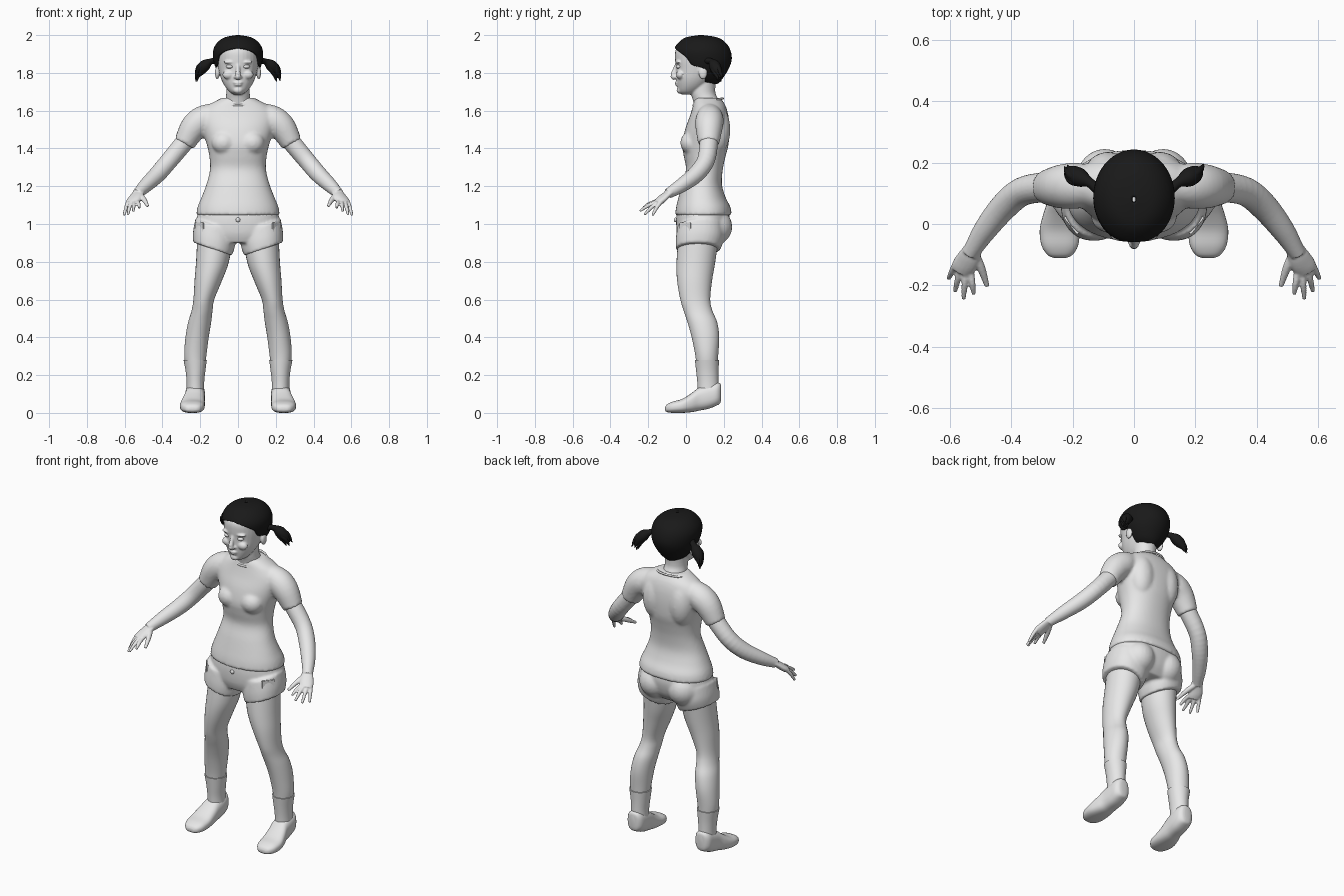
import bpy, bmesh, math, random
from mathutils import Vector, Matrix

random.seed(4)
if "Cube" in bpy.data.objects:
    bpy.data.objects.remove(bpy.data.objects["Cube"])


def material(name, value):
    m = bpy.data.materials.new(name)
    m.use_nodes = True
    colour = (value, value, value, 1)
    m.diffuse_color = colour
    m.node_tree.nodes["Principled BSDF"].inputs["Base Color"].default_value = colour
    return m


GREY = material("pale grey", 0.8)
BLACK = material("hair black", 0.01)
SIDES = ((1, "left"), (-1, "right"))


def spline(rows, k=4):
    """Smooth in-between rows through the given ones."""
    out, last = [], len(rows) - 1
    for i in range(last):
        four = rows[max(i - 1, 0)], rows[i], rows[i + 1], rows[min(i + 2, last)]
        for j in range(k):
            t = j / k
            out.append([b + t / 2 * (c - a + t * (2*a - 5*b + 4*c - d + t * (3*(b - c) + d - a)))
                        for a, b, c, d in zip(*four)])
    return out + [list(rows[-1])]


def skin(bm, rings, closed=True):
    rings = [[bm.verts.new(p) for p in ring] for ring in rings]
    n = len(rings[0])
    for low, high in zip(rings, rings[1:]):
        for i in range(n if closed else n - 1):
            j = (i + 1) % n
            bm.faces.new((low[i], low[j], high[j], high[i]))
    if closed:
        bm.faces.new(rings[0])
        bm.faces.new(rings[-1])


def loft(bm, rows, axis="z", side=1, power=2.0, tilt=0.0, n=32):
    """Rows hold: height, min and max across, min and max of the other axis."""
    rings = []
    for h, a0, a1, b0, b1 in spline(rows):
        ring = []
        for i in range(n):
            c, s = (math.copysign(abs(f(math.tau * i / n)) ** (2 / power), f(math.tau * i / n))
                    for f in (math.cos, math.sin))
            a, b = (a0 + a1 + (a1 - a0) * c) / 2, (b0 + b1 + (b1 - b0) * s) / 2
            up = h + tilt * (a1 - a0) / 2 * c
            ring.append((side * a, b, up) if axis == "z" else (side * a, h, b))
        rings.append(ring)
    skin(bm, rings)


def tube(bm, rows, side=1, flat=1.0, n=16, k=4):
    """Rows hold: x, y, z, radius."""
    pts = spline(rows, k)
    rings = []
    for i, (x, y, z, r) in enumerate(pts):
        along = Vector(pts[min(i + 1, len(pts) - 1)][:3]) - Vector(pts[max(i - 1, 0)][:3])
        turn = along.to_track_quat("Z", "Y")
        ring = []
        for j in range(n):
            t = math.tau * j / n
            p = Vector((x, y, z)) + turn @ Vector((r * math.cos(t), r * flat * math.sin(t), 0))
            ring.append((side * p.x, p.y, p.z))
        rings.append(ring)
    skin(bm, rings)


def ball(bm, centre, radii):
    bmesh.ops.create_uvsphere(bm, u_segments=24, v_segments=16, radius=1,
                              matrix=Matrix.Translation(centre) @ Matrix.Diagonal((*radii, 1)))


def balls(bm, centre, radii):
    for s, _ in SIDES:
        ball(bm, (s * centre[0], *centre[1:]), radii)


def finish(name, bm, mat=GREY, voxel=0, rounds=3):
    bmesh.ops.recalc_face_normals(bm, faces=bm.faces)
    for f in bm.faces:
        f.smooth = True
    mesh = bpy.data.meshes.new(name)
    bm.to_mesh(mesh)
    bm.free()
    mesh.set_sharp_from_angle(angle=math.radians(50))
    mesh.materials.append(mat)
    ob = bpy.data.objects.new(name, mesh)
    bpy.context.collection.objects.link(ob)
    if voxel:
        fuse = ob.modifiers.new("fuse", "REMESH")
        fuse.mode, fuse.voxel_size, fuse.use_smooth_shade = "VOXEL", voxel, True
        relax = ob.modifiers.new("relax", "SMOOTH")
        relax.factor, relax.iterations = 0.5, rounds
    return ob


# Head and neck fused together
bm = bmesh.new()
loft(bm, [(z, -w, w, f, b) for z, w, f, b in (
    (1.685, .02, -.02, .04), (1.70, .045, -.038, .07), (1.73, .07, -.046, .11),
    (1.77, .09, -.052, .15), (1.82, .104, -.053, .19), (1.87, .112, -.058, .215),
    (1.92, .112, -.055, .21), (1.96, .095, -.025, .19), (1.985, .055, .02, .14))], power=2.1)
loft(bm, [(z, -w, w, f, b) for z, w, f, b in (
    (1.6, .075, .05, .18), (1.66, .066, .035, .17), (1.70, .062, .025, .155), (1.78, .065, .03, .16))])
tube(bm, [(0, -.045, 1.85, .011), (0, -.06, 1.815, .011), (0, -.068, 1.785, .016), (0, -.055, 1.772, .014)])
ball(bm, (0, -.047, 1.748), (.026, .014, .006))
ball(bm, (0, -.045, 1.736), (.022, .013, .006))
ball(bm, (0, -.032, 1.708), (.026, .018, .018))
balls(bm, (.013, -.055, 1.778), (.009, .011, .008))
balls(bm, (.043, -.04, 1.857), (.034, .016, .009))
balls(bm, (.05, -.03, 1.79), (.032, .022, .024))
balls(bm, (.11, .09, 1.80), (.012, .023, .034))
finish("head", bm, voxel=.005)
for s, side in SIDES:
    bm = bmesh.new()
    ball(bm, (s * .043, -.037, 1.833), (.02, .017, .011))
    finish(side + "_eye", bm)

# Hair cap: open rings whose ends follow the hairline
HAIRLINE = ((1.74, .10), (1.825, .10), (1.84, .03), (1.885, 0), (1.93, -.06), (2.1, -.3))


def hairline(z):
    for (z0, y0), (z1, y1) in zip(HAIRLINE, HAIRLINE[1:]):
        if z <= z1:
            return y0 + (y1 - y0) * (z - z0) / (z1 - z0)


bm = bmesh.new()
rings = []
for z, w, f, b in spline(((1.74, .045, .03, .165), (1.765, .08, .01, .19), (1.82, .116, -.03, .225),
                          (1.87, .13, -.06, .242), (1.92, .131, -.065, .235), (1.96, .11, -.04, .21),
                          (1.988, .07, .0, .165), (2.0, .008, .07, .09)), 6):
    mid, r = (f + b) / 2, (b - f) / 2
    start = math.acos(max(-1, min(1, (mid - hairline(z)) / r)))
    angles = [start + (math.tau - 2 * start) * i / 48 for i in range(49)]
    rings.append([(w * math.sin(t), mid - r * math.cos(t), z) for t in angles])
skin(bm, rings, closed=False)
bmesh.ops.remove_doubles(bm, verts=bm.verts, dist=.0002)
cap = finish("hair_cap", bm, BLACK)
shell = cap.modifiers.new("thickness", "SOLIDIFY")
shell.thickness, shell.offset = .016, -1

# Pigtails with loose pointed strands
for s, side in SIDES:
    bm = bmesh.new()
    tube(bm, [(.115, .11, 1.865, .018), (.145, .135, 1.86, .016), (.175, .15, 1.84, .03),
              (.2, .165, 1.81, .026), (.215, .18, 1.775, .006)], s)
    for i in range(7):
        dx, dy, dz = (random.uniform(-.016, .016) for _ in range(3))
        tube(bm, [(.15, .138, 1.855, .012), (.185 + dx, .152 + dy, 1.83 + dz, .014),
                  (.205 + dx, .17 + dy, 1.795 + dz, .01), (.213 + dx, .185 + dy, 1.762 + dz, .001)], s, n=8)
    finish(side + "_pigtail", bm, BLACK)

# Shirt: body and sleeves fused
bm = bmesh.new()
loft(bm, [(z, -w, w, f, b) for z, w, f, b in (
    (1.045, .222, -.058, .243), (1.09, .214, -.052, .235), (1.14, .194, -.04, .21),
    (1.21, .167, -.022, .19), (1.29, .148, 0, .195), (1.36, .152, -.012, .21), (1.42, .165, -.02, .225),
    (1.5, .19, -.005, .23), (1.57, .205, .02, .225), (1.62, .17, .035, .212),
    (1.65, .12, .042, .195), (1.668, .085, .05, .18))], power=2.2, n=48)
balls(bm, (.075, .025, 1.43), (.065, .055, .06))
balls(bm, (.085, .165, 1.5), (.075, .07, .13))
for s, _ in SIDES:
    tube(bm, [(.1, .125, 1.59, .055), (.18, .125, 1.555, .074), (.235, .122, 1.51, .072),
              (.285, .12, 1.425, .056)], s, n=24)
finish("shirt", bm, voxel=.009, rounds=5)

# Collar band around the sloping neckline
bm = bmesh.new()
rings = []
for i in range(49):
    t = math.tau * i / 48
    out = Vector((math.sin(t), -math.cos(t), 0))
    centre = Vector((.096 * out.x, .117 + .078 * out.y, 1.647 + .018 * out.y))
    rings.append([centre + .006 * (out * math.cos(a) + Vector((0, 0, math.sin(a))))
                  for a in (math.tau * j / 8 for j in range(8))])
skin(bm, rings)
finish("collar", bm)

# Shorts: hips, seat and two short legs fused
bm = bmesh.new()
loft(bm, [(z, -w, w, f, b) for z, w, f, b in (
    (.9, .19, -.03, .18), (.95, .222, -.048, .215), (1.02, .22, -.052, .232), (1.08, .207, -.045, .225))],
    power=2.2, n=48)
balls(bm, (.095, .14, .985), (.095, .105, .1))
for s, _ in SIDES:
    loft(bm, [(.868, .032, .238, -.054, .182), (.92, .016, .238, -.054, .2), (.99, .01, .226, -.045, .2)],
         side=s, power=2.2, tilt=.34)
finish("shorts", bm, voxel=.008, rounds=4)
bm = bmesh.new()
ball(bm, (0, -.056, 1.022), (.012, .008, .012))
finish("button", bm)

for s, side in SIDES:
    # Hip pocket
    bm = bmesh.new()
    bmesh.ops.create_cube(bm, size=1, matrix=Matrix.Translation((s * .204, -.004, .96))
                          @ Matrix.Rotation(s * math.radians(-38), 4, "Z")
                          @ Matrix.Diagonal((.009, .075, .095, 1)))
    bmesh.ops.bevel(bm, geom=bm.edges[:], offset=.003, segments=2, affect="EDGES")
    finish(side + "_pocket", bm)

    # Leg
    bm = bmesh.new()
    loft(bm, [(.1, .185, .265, .07, .165), (.2, .18, .27, .06, .165), (.3, .168, .284, .05, .17),
              (.4, .155, .278, .03, .176), (.48, .142, .264, .008, .165), (.54, .135, .246, -.012, .14),
              (.6, .126, .236, -.03, .128), (.7, .085, .23, -.047, .138), (.8, .048, .222, -.05, .155),
              (.94, .025, .215, -.04, .175)], side=s)
    finish(side + "_leg", bm)

    # Sock
    bm = bmesh.new()
    loft(bm, [(.1, .178, .272, .062, .175), (.16, .179, .272, .06, .172), (.22, .173, .277, .054, .172),
              (.28, .165, .288, .047, .175)], side=s)
    finish(side + "_sock", bm)

    # Shoe, built from toe to heel
    bm = bmesh.new()
    loft(bm, [(-.11, .22, .262, .012, .03), (-.1, .2, .282, .004, .045), (-.07, .182, .301, 0, .06),
              (-.02, .176, .307, 0, .074), (.03, .176, .296, .004, .105), (.07, .176, .284, .012, .135),
              (.12, .174, .28, .022, .152), (.16, .178, .276, .038, .16), (.18, .192, .262, .05, .157),
              (.186, .21, .245, .07, .145)], axis="y", side=s, power=2.6)
    finish(side + "_shoe", bm)

    # Arm, palm and fingers fused
    bm = bmesh.new()
    tube(bm, [(.23, .122, 1.5, .05), (.29, .12, 1.425, .049), (.365, .105, 1.335, .047),
              (.425, .055, 1.265, .045), (.485, -.02, 1.207, .038), (.525, -.083, 1.168, .029),
              (.532, -.095, 1.16, .028)], s, n=24)
    tube(bm, [(.518, -.07, 1.175, .028), (.535, -.105, 1.152, .036), (.552, -.135, 1.126, .04),
              (.561, -.155, 1.11, .036)], s, flat=.5)
    tips = ((.522, -.228, 1.085), (.555, -.245, 1.068), (.583, -.22, 1.05), (.604, -.178, 1.045))
    for i, tip in enumerate(tips):
        o = (i - 1.5) * .019
        base = Vector((.556 + .88 * o, -.145 + .47 * o, 1.118))
        bend = base.lerp(Vector(tip), .5) + Vector((0, 0, .006))
        tube(bm, [(*base, .011), (*bend, .0105), (*tip, .007)], s, n=10)
    tube(bm, [(.52, -.095, 1.155, .016), (.497, -.145, 1.128, .014), (.478, -.203, 1.095, .008)], s, n=10)
    finish(side + "_arm", bm, voxel=.0045, rounds=2)
